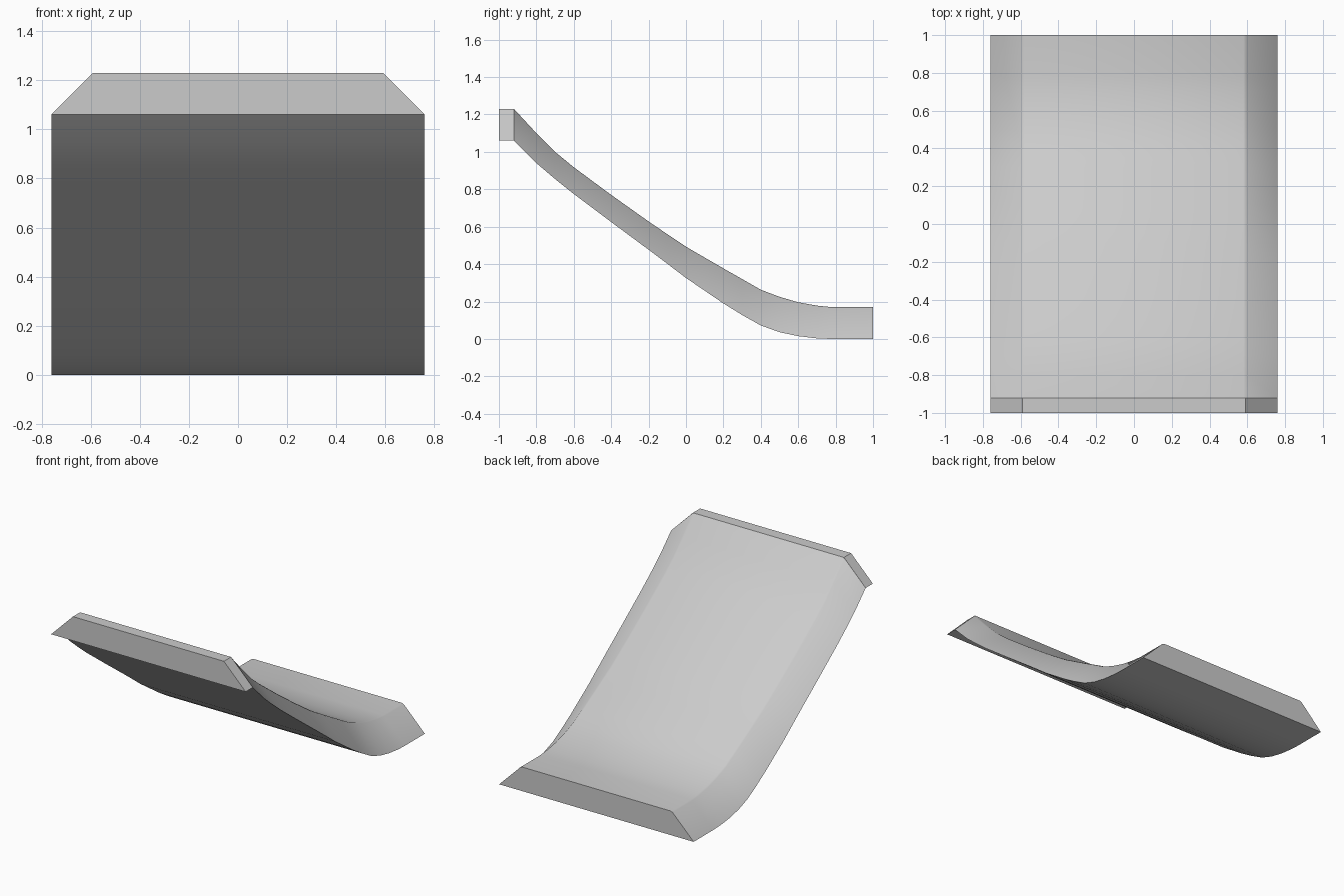
import bpy, bmesh, math

if "Cube" in bpy.data.objects:
    bpy.data.objects.remove(bpy.data.objects["Cube"])


def loft(name, stations, section):
    """Sweep a closed cross-section along y; section gives (x, z) points."""
    bm = bmesh.new()
    rings = [[bm.verts.new((x, y, z)) for x, z in section(top, bot)]
             for y, top, bot in stations]
    n = len(rings[0])
    for a, b in zip(rings, rings[1:]):
        for i in range(n):
            j = (i + 1) % n
            bm.faces.new((a[i], a[j], b[j], b[i]))
    bm.faces.new(rings[0])
    bm.faces.new(rings[-1])
    bmesh.ops.recalc_face_normals(bm, faces=bm.faces)
    mesh = bpy.data.meshes.new(name)
    bm.to_mesh(mesh)
    bm.free()
    obj = bpy.data.objects.new(name, mesh)
    bpy.context.collection.objects.link(obj)
    return obj


def wedge(top, bot):
    return [(-0.76, bot), (0.76, bot), (0.59, top), (-0.59, top)]


def softened_wedge(top, bot):
    return [(-0.76, bot), (0.76, bot), (0.595, top - 0.006),
            (0.58, top), (-0.58, top), (-0.595, top - 0.006)]


# Curved ramp: (y, top height, bottom height)
profile = [
    (-0.92, 1.23, 1.06), (-0.8, 1.1, 0.94), (-0.7, 1.0, 0.855),
    (-0.6, 0.918, 0.775), (-0.4, 0.77, 0.625), (-0.2, 0.628, 0.477),
    (-0.1, 0.56, 0.402), (0.0, 0.493, 0.326), (0.1, 0.435, 0.258),
    (0.2, 0.377, 0.19), (0.3, 0.32, 0.128), (0.4, 0.263, 0.072),
    (0.5, 0.225, 0.036), (0.6, 0.196, 0.015), (0.7, 0.178, 0.003),
    (0.78, 0.17, 0.0), (1.0, 0.17, 0.0),
]
ramp = loft("ramp", profile, softened_wedge)

# Flat lip at the upper end
loft("top_lip", [(-1.0, 1.23, 1.06), (-0.92, 1.23, 1.06)], wedge)

# Smooth the curve, keep the long edges sharp
bpy.context.view_layer.objects.active = ramp
ramp.select_set(True)
bpy.ops.object.shade_smooth_by_angle(angle=math.radians(30))
